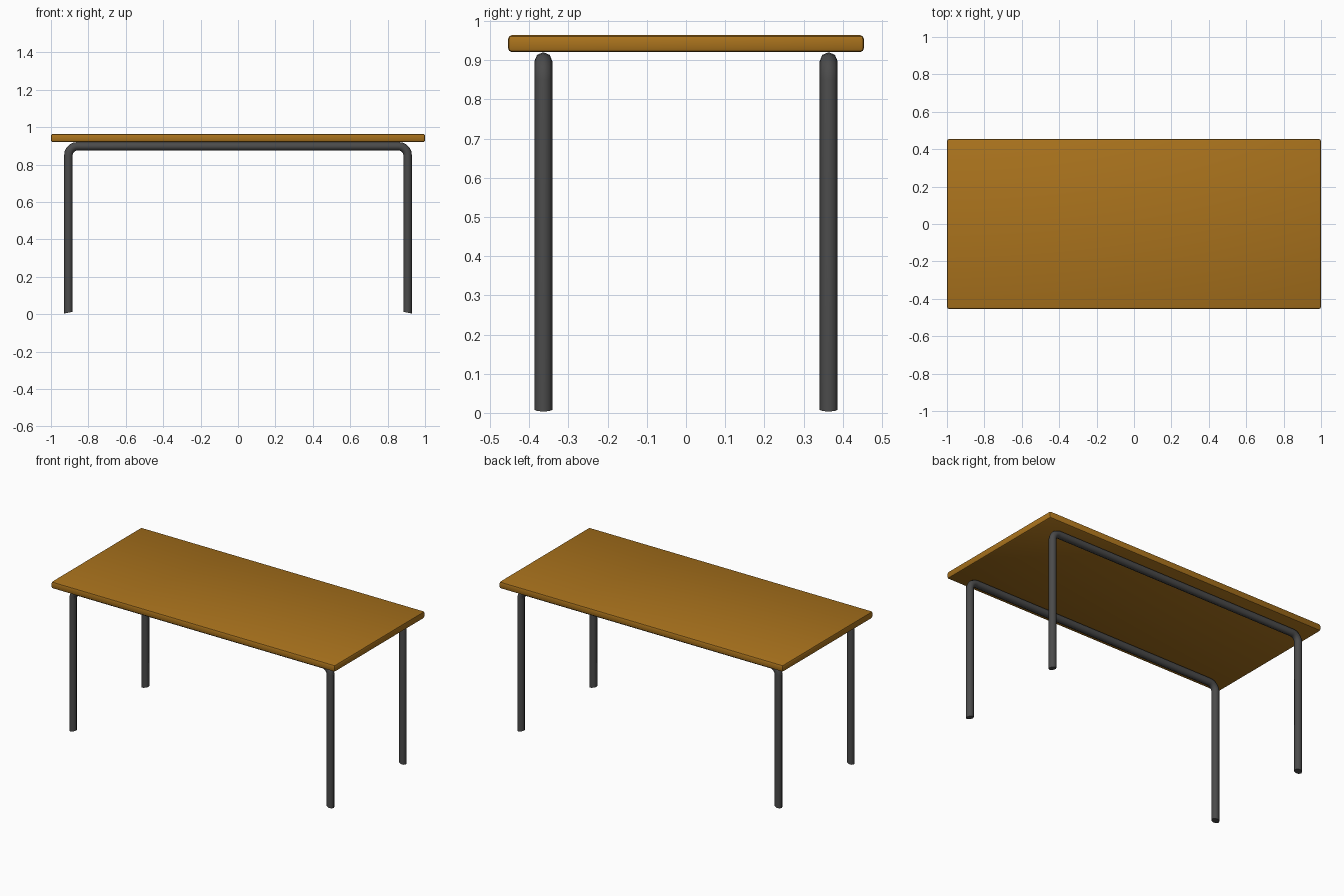
import bpy, bmesh, math
from mathutils import Vector

if "Cube" in bpy.data.objects:
    bpy.data.objects.remove(bpy.data.objects["Cube"])

SIDES, R = 8, 0.0228      # tube cross-section
LEG_X, BAR_Z, LEG_Y = 0.907, 0.8975, 0.364
BEND, STEPS = 0.048, 5    # corner radius and segments


def material(name, rgb):
    m = bpy.data.materials.new(name)
    m.diffuse_color = (*rgb, 1)
    m.use_nodes = True
    m.node_tree.nodes["Principled BSDF"].inputs["Base Color"].default_value = m.diffuse_color
    return m


def finish(name, bm, mat):
    bmesh.ops.recalc_face_normals(bm, faces=bm.faces)
    me = bpy.data.meshes.new(name)
    bm.to_mesh(me)
    bm.free()
    me.materials.append(mat)
    ob = bpy.data.objects.new(name, me)
    bpy.context.collection.objects.link(ob)
    bpy.context.view_layer.objects.active = ob
    for o in bpy.context.selected_objects:
        o.select_set(False)
    ob.select_set(True)
    return ob


wood = material("wood", (0.40, 0.17, 0.012))
metal = material("dark_metal", (0.07, 0.07, 0.07))

# Table top: slab with softened edges
bm = bmesh.new()
bmesh.ops.create_cube(bm, size=1)
bmesh.ops.scale(bm, vec=(2.0, 0.908, 0.0435), verts=bm.verts)
bmesh.ops.translate(bm, vec=(0, 0, 0.9422), verts=bm.verts)
bmesh.ops.bevel(bm, geom=bm.edges[:], offset=0.01, segments=2,
                profile=0.5, affect='EDGES')
top = finish("table_top", bm, wood)
bpy.ops.object.shade_smooth_by_angle(angle=math.radians(30))


def leg_frame(name, y):
    """One bent tube: leg, corner, rail, corner, leg."""
    # Centre line with the outward direction at each station
    path = [(-LEG_X, 0.008, math.pi)]
    for side in (-1, 1):
        for i in range(STEPS + 1):
            t = i / STEPS * math.pi / 2
            a = math.pi - t if side < 0 else math.pi / 2 - t
            path.append((side * (LEG_X - BEND) + BEND * math.cos(a),
                         BAR_Z - BEND + BEND * math.sin(a), a))
    path.append((LEG_X, 0.008, 0.0))
    bm = bmesh.new()
    rings = []
    for n, (x, z, a) in enumerate(path):
        out = Vector((math.cos(a), 0, math.sin(a)))
        if n in (0, len(path) - 1):
            out.z = -0.2      # feet are cut at a slight slant
        ring = []
        for k in range(SIDES):
            b = 2 * math.pi * k / SIDES
            ring.append(bm.verts.new(Vector((x, y, z)) + out * R * math.cos(b)
                                     + Vector((0, R * math.sin(b), 0))))
        rings.append(ring)
    for p, q in zip(rings, rings[1:]):
        for k in range(SIDES):
            j = (k + 1) % SIDES
            bm.faces.new((p[k], p[j], q[j], q[k]))
    bm.faces.new(rings[0])
    bm.faces.new(rings[-1])
    finish(name, bm, metal)
    bpy.ops.object.shade_smooth_by_angle(angle=math.radians(50))


# Front and back tube frames
leg_frame("front_leg_frame", -LEG_Y)
leg_frame("back_leg_frame", LEG_Y)
